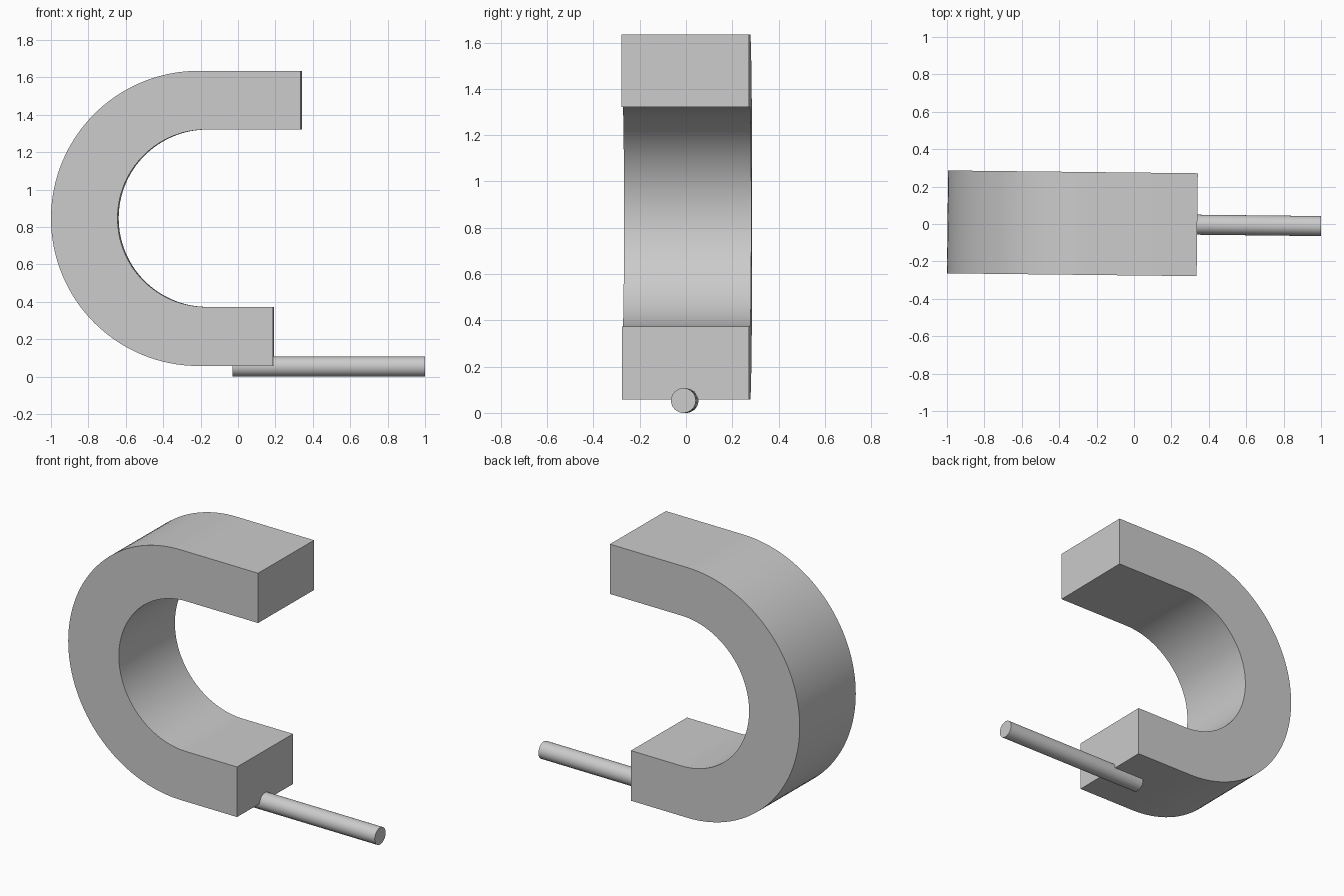
import bpy
import math
from mathutils import Matrix

cube = bpy.data.objects.get("Cube")
if cube:
    bpy.data.objects.remove(cube, do_unlink=True)

DEPTH = 0.55
TURN = Matrix.Rotation(-0.0112, 4, 'Z')  # slight twist of the whole model

grey = bpy.data.materials.new("plain grey")
grey.use_nodes = True
colour = (0.6, 0.6, 0.6, 1)
grey.diffuse_color = colour
grey.node_tree.nodes["Principled BSDF"].inputs["Base Color"].default_value = colour


def finish(obj):
    obj.data.materials.append(grey)
    obj.matrix_world = TURN @ obj.matrix_world
    bpy.ops.object.select_all(action='DESELECT')
    obj.select_set(True)
    bpy.context.view_layer.objects.active = obj
    bpy.ops.object.shade_smooth_by_angle(angle=math.radians(30))


def half_circle(cx, cz, r, steps=64):
    """Points from the top, round the -x side, to the bottom."""
    angles = [math.pi * (0.5 + i / steps) for i in range(steps + 1)]
    return [(cx + r * math.cos(a), cz + r * math.sin(a)) for a in angles]


# C-shaped body: outer half circle, lower arm end, inner half circle, upper arm end
outer = half_circle(-0.208, 0.846, 0.789)
inner = half_circle(-0.167, 0.847, 0.474)[::-1]
upper_x, lower_x = 0.338, 0.19
profile = (outer + [(lower_x, outer[-1][1]), (lower_x, inner[0][1])]
           + inner + [(upper_x, inner[-1][1]), (upper_x, outer[0][1])])
n = len(profile)
verts = [(x, y, z) for y in (-DEPTH / 2, DEPTH / 2) for x, z in profile]
faces = [list(range(n)), list(range(2 * n - 1, n - 1, -1))]
faces += [[i, i + n, (i + 1) % n + n, (i + 1) % n] for i in range(n)]
mesh = bpy.data.meshes.new("c_body")
mesh.from_pydata(verts, [], faces)
mesh.validate()
body = bpy.data.objects.new("c_body", mesh)
bpy.context.collection.objects.link(body)
finish(body)

# Round rod set into the underside of the lower arm
start, end, radius = -0.028, 1.0, 0.0535
bpy.ops.mesh.primitive_cylinder_add(
    vertices=64, radius=radius, depth=end - start,
    location=((start + end) / 2, 0, radius), rotation=(0, math.pi / 2, 0))
rod = bpy.context.object
rod.name = "rod"
bpy.context.view_layer.update()
finish(rod)
